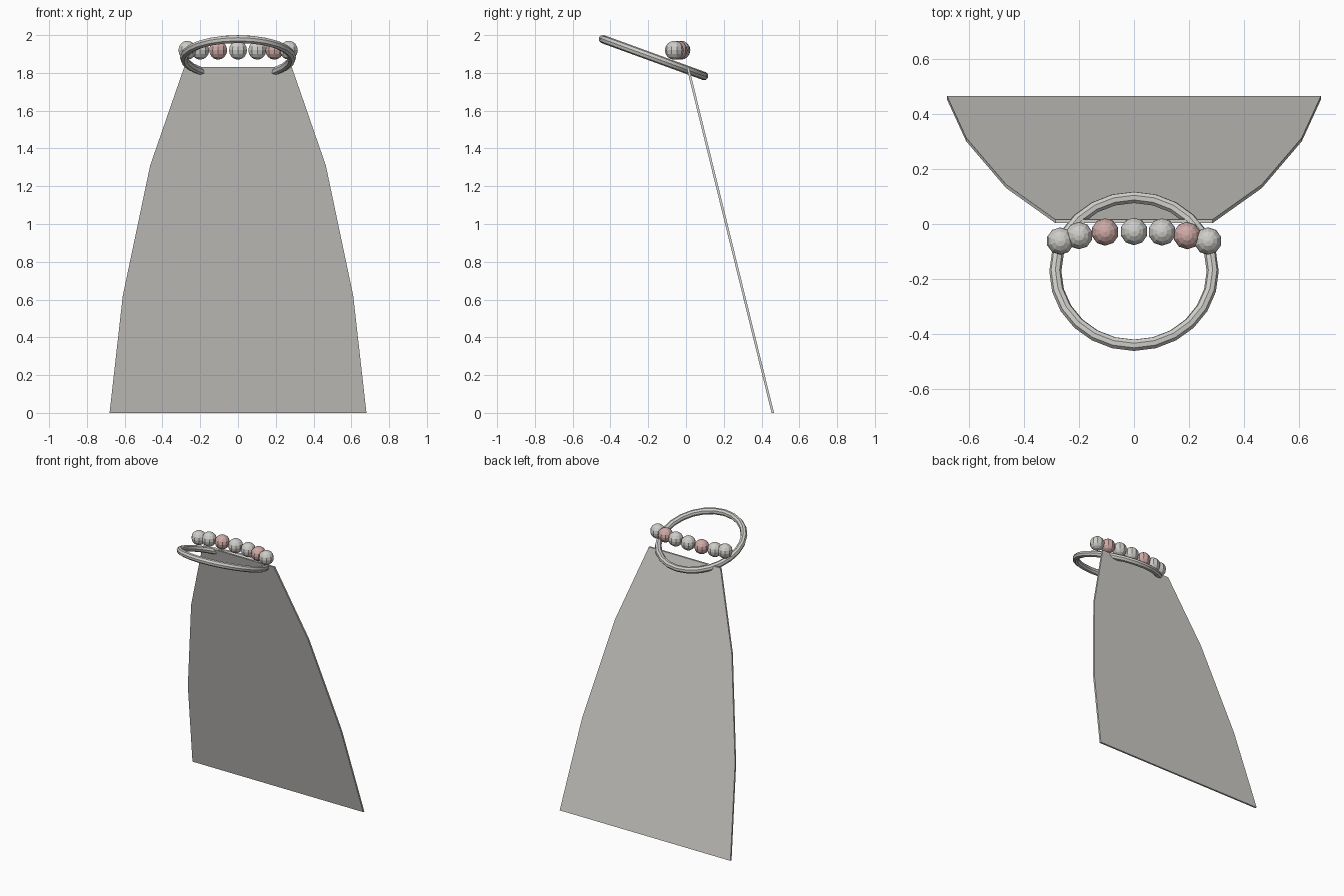
import bpy, bmesh, math
from mathutils import Matrix, Vector

cube = bpy.data.objects.get("Cube")
if cube:
    bpy.data.objects.remove(cube, do_unlink=True)


def material(name, rgb):
    mat = bpy.data.materials.new(name)
    mat.use_nodes = True
    mat.diffuse_color = (*rgb, 1)
    mat.node_tree.nodes["Principled BSDF"].inputs["Base Color"].default_value = (*rgb, 1)
    return mat


def add_object(name, bm, mat):
    bmesh.ops.recalc_face_normals(bm, faces=bm.faces)
    mesh = bpy.data.meshes.new(name)
    bm.to_mesh(mesh)
    bm.free()
    mesh.materials.append(mat)
    obj = bpy.data.objects.new(name, mesh)
    bpy.context.collection.objects.link(obj)
    return obj


ivory = material("ivory", (0.62, 0.61, 0.58))
blush = material("blush pink", (0.62, 0.40, 0.38))

# Veil: a flared flat panel leaning back, thin along y
half_outline = [(0.68, 0.0), (0.61, 0.62), (0.465, 1.31), (0.285, 1.83)]
outline = half_outline + [(-x, z) for x, z in reversed(half_outline)]
lean, thickness = 0.246, 0.013
bm = bmesh.new()
panel = bm.faces.new([bm.verts.new((x, 0.453 - lean * z, z)) for x, z in outline])
extruded = bmesh.ops.extrude_face_region(bm, geom=[panel])["geom"]
bmesh.ops.translate(bm, vec=(0, thickness, 0),
                    verts=[g for g in extruded if isinstance(g, bmesh.types.BMVert)])
add_object("veil", bm, ivory)

# Headband: a tilted ring swept from a small round section
ring_radius, tube_radius, ring_steps, tube_steps = 0.286, 0.022, 24, 8
bm = bmesh.new()
section = [bm.verts.new((ring_radius + tube_radius * math.cos(a), 0, tube_radius * math.sin(a)))
           for a in (math.tau * i / tube_steps for i in range(tube_steps))]
edges = [bm.edges.new((section[i - 1], section[i])) for i in range(tube_steps)]
bmesh.ops.spin(bm, geom=section + edges, cent=(0, 0, 0), axis=(0, 0, 1),
               angle=math.tau, steps=ring_steps, use_merge=True)
bmesh.ops.remove_doubles(bm, verts=bm.verts, dist=0.0001)
bmesh.ops.transform(bm, verts=bm.verts, matrix=Matrix.Translation((0, -0.172, 1.881))
                    @ Matrix.Rotation(math.radians(-20), 4, "X"))
headband = add_object("headband", bm, ivory)
bpy.ops.object.select_all(action="DESELECT")
headband.select_set(True)
bpy.context.view_layer.objects.active = headband
bpy.ops.object.shade_smooth_by_angle(angle=math.radians(30))

# Beads: a shallow arc of faceted balls over the headband
beads = [(-0.268, -0.062, ivory), (-0.2, -0.042, ivory), (-0.105, -0.029, blush),
         (0, -0.027, ivory), (0.102, -0.029, ivory), (0.193, -0.042, blush),
         (0.269, -0.062, ivory)]
for i, (x, y, mat) in enumerate(beads):
    bm = bmesh.new()
    bmesh.ops.create_uvsphere(bm, u_segments=10, v_segments=8, radius=0.05)
    bmesh.ops.translate(bm, verts=bm.verts, vec=Vector((x, y, 1.92)))
    add_object(f"bead_{i + 1}", bm, mat)
